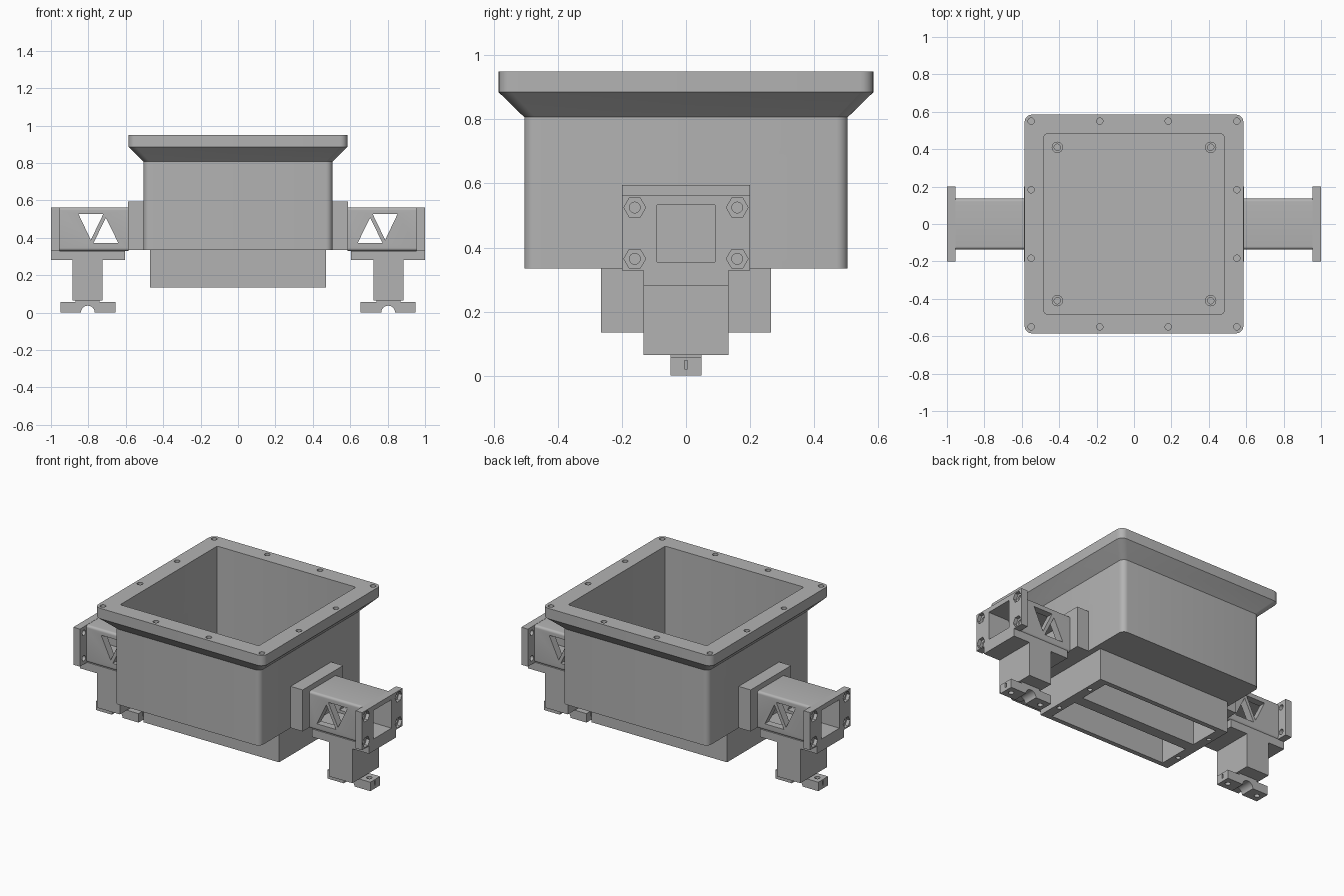
import bpy, bmesh, math

cube = bpy.data.objects.get("Cube")
if cube:
    bpy.data.objects.remove(cube, do_unlink=True)

grey = bpy.data.materials.new("plain grey")
grey.use_nodes = True
COLOUR = (0.45, 0.45, 0.45, 1)
grey.diffuse_color = COLOUR
grey.node_tree.nodes["Principled BSDF"].inputs["Base Color"].default_value = COLOUR


# Shapes are lists of rings; each ring is a closed loop of points
def prism(pts, axis, lo, hi):
    place = {"x": lambda a, b, c: (c, a, b),
             "y": lambda a, b, c: (a, c, b),
             "z": lambda a, b, c: (a, b, c)}[axis]
    return [[place(a, b, c) for a, b in pts] for c in (lo, hi)]


def box(x0, x1, y0, y1, z0, z1):
    return prism([(x0, y0), (x1, y0), (x1, y1), (x0, y1)], "z", z0, z1)


def circle(a, b, r, n=24):
    return [(a + r * math.cos(math.tau * i / n), b + r * math.sin(math.tau * i / n))
            for i in range(n)]


def round_rect(a, b, ha, hb, r, steps=6):
    pts = []
    for q, (sa, sb) in enumerate([(1, 1), (-1, 1), (-1, -1), (1, -1)]):
        for i in range(steps + 1):
            t = math.pi / 2 * (q + i / steps)
            pts.append((a + sa * (ha - r) + r * math.cos(t),
                        b + sb * (hb - r) + r * math.sin(t)))
    return pts


def mesh_object(name, shapes):
    bm = bmesh.new()
    for rings in shapes:
        loops = [[bm.verts.new(p) for p in ring] for ring in rings]
        n = len(loops[0])
        bm.faces.new(loops[0])
        bm.faces.new(loops[-1])
        for low, high in zip(loops, loops[1:]):
            for i in range(n):
                j = (i + 1) % n
                bm.faces.new((low[i], low[j], high[j], high[i]))
    bmesh.ops.recalc_face_normals(bm, faces=bm.faces)
    mesh = bpy.data.meshes.new(name)
    bm.to_mesh(mesh)
    bm.free()
    obj = bpy.data.objects.new(name, mesh)
    bpy.context.collection.objects.link(obj)
    return obj


def part(name, shapes, cuts=(), mirror=False):
    obj = mesh_object(name, shapes)
    obj.data.materials.append(grey)
    bpy.ops.object.select_all(action="DESELECT")
    obj.select_set(True)
    bpy.context.view_layer.objects.active = obj
    # Each batch of cutters holds shapes that do not overlap
    for batch in cuts:
        cutter = mesh_object("cutter", batch)
        cutter.hide_render = True
        cutter.data.materials.append(grey)
        mod = obj.modifiers.new("cut", "BOOLEAN")
        mod.operation = "DIFFERENCE"
        mod.solver = "EXACT"
        mod.object = cutter
        bpy.ops.object.modifier_apply(modifier=mod.name)
        bpy.data.objects.remove(cutter, do_unlink=True)
    if mirror:
        mod = obj.modifiers.new("mirror", "MIRROR")
        mod.use_mirror_merge = False
        bpy.ops.object.modifier_apply(modifier=mod.name)
    bpy.ops.object.shade_smooth_by_angle(angle=math.radians(30))
    return obj


BORE_Z = 0.444
bore = prism(circle(0, BORE_Z, 0.05, 32), "x", -0.8, 0.8)


def square_ring(half, r, z):
    return [(a, b, z) for a, b in round_rect(0, 0, half, half, r)]


# Open tub with flared rim, screw holes and side bores
tub = [square_ring(h, r, z) for h, r, z in
       [(0.505, 0.035, 0.335), (0.505, 0.035, 0.807),
        (0.585, 0.04, 0.885), (0.585, 0.04, 0.95)]]
cavity = prism(round_rect(0, 0, 0.48, 0.48, 0.01, 3), "z", 0.36, 1.0)
steps = (-0.55, -0.183, 0.183, 0.55)
rim_holes = [prism(circle(x, y, 0.017, 16), "z", 0.89, 1.0)
             for x in steps for y in steps if 0.55 in (abs(x), abs(y))]
part("tub", [tub], [[cavity], rim_holes, [bore]])

# Ring bosses on the tub floor
corners = [(x, y) for x in (-0.41, 0.41) for y in (-0.41, 0.41)]
part("floor_bosses", [prism(circle(x, y, 0.03), "z", 0.355, 0.38) for x, y in corners],
     [[prism(circle(x, y, 0.017), "z", 0.362, 0.4) for x, y in corners]])

# Lower box with two slots open underneath
slots = [box(-0.41, 0.41, y - 0.1, y + 0.1, 0.1, 0.32) for y in (-0.135, 0.135)]
box_holes = [prism(circle(x, y, 0.014, 16), "z", 0.1, 0.2)
             for x in (-0.44, 0.44) for y in (-0.135, 0.135)]
part("lower_box", [box(-0.47, 0.47, -0.265, 0.265, 0.135, 0.337)], [slots + box_holes])

# Side arms: mounting block, hollow tube and bolted end flange
part("mounting_blocks", [box(0.5, 0.588, -0.2, 0.2, 0.335, 0.595)], [[bore]], True)

channel = box(0.588, 1.1, -0.09, 0.09, 0.355, 0.533)
down = [(0.853, 0.527), (0.72, 0.527), (0.787, 0.388)]
up = [(0.706, 0.507), (0.773, 0.372), (0.64, 0.372)]
part("arm_tubes",
     [prism(round_rect(0, 0.446, 0.135, 0.116, 0.015), "x", 0.586, 0.96)],
     [[channel], [prism(down, "y", -0.3, 0.3), prism(up, "y", -0.3, 0.3)]], True)

bolts = [(y, z) for y in (-0.16, 0.16) for z in (0.365, 0.525)]
part("end_flanges", [box(0.955, 1.0, -0.2, 0.2, 0.328, 0.563)],
     [[channel],
      [prism(circle(y, z, 0.034, 6), "x", 0.978, 1.1) for y, z in bolts],
      [prism(circle(y, z, 0.017, 16), "x", 0.9, 1.1) for y, z in bolts]], True)

# Tee-shaped hangers below the arms
tee = [(0.605, 0.33), (0.605, 0.28), (0.725, 0.28), (0.725, 0.065),
       (0.885, 0.065), (0.885, 0.28), (1.0, 0.28), (1.0, 0.33)]
part("hangers", [prism(tee, "y", -0.133, 0.133)], [], True)

# Clamp feet with a half-round seat, screw holes and end slits
part("foot_necks", [box(0.74, 0.87, -0.048, 0.048, 0.05, 0.07)], [], True)
foot_holes = [prism(circle(x, 0, 0.016, 16), "z", -0.1, 0.2) for x in (0.695, 0.91)]
slits = [box(0.6, 0.7, -0.005, 0.005, 0.02, 0.048),
         box(0.905, 1.0, -0.005, 0.005, 0.02, 0.048)]
part("clamp_feet", [box(0.655, 0.95, -0.048, 0.048, 0, 0.056)],
     [[prism(circle(0.803, 0, 0.037), "y", -0.2, 0.2)], foot_holes, slits], True)
